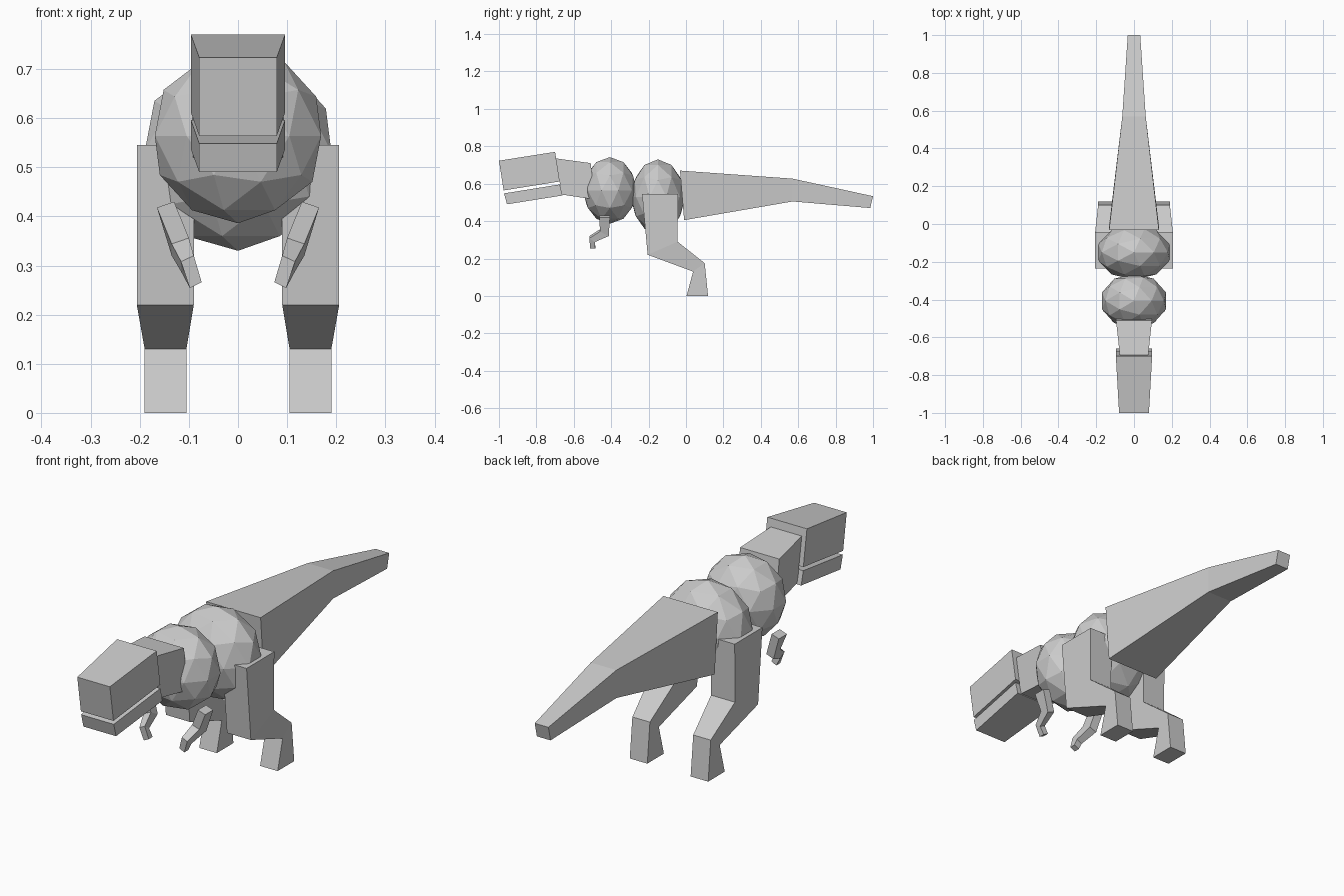
import bpy, bmesh


def loft(name, sections, drop=0.0, mirror=False):
    """Box-like limb through sections (a, b, x0, x1); a and b are (y, z) points.
    drop lowers the x1 side of every section."""
    bm = bmesh.new()
    rings = []
    for a, b, x0, x1 in sections:
        corners = [(x0, a, 0), (x1, a, drop), (x1, b, drop), (x0, b, 0)]
        rings.append([bm.verts.new((x, p[0], p[1] - d)) for x, p, d in corners])
    for r, s in zip(rings, rings[1:]):
        for i in range(4):
            j = (i + 1) % 4
            bm.faces.new((r[i], r[j], s[j], s[i]))
    bm.faces.new(rings[0][::-1])
    bm.faces.new(rings[-1])
    bmesh.ops.recalc_face_normals(bm, faces=bm.faces)
    mesh = bpy.data.meshes.new(name)
    bm.to_mesh(mesh)
    bm.free()
    ob = bpy.data.objects.new(name, mesh)
    bpy.context.collection.objects.link(ob)
    if mirror:
        ob.modifiers.new("Mirror", 'MIRROR').use_axis[0] = True
    return ob


def ball(name, loc, scale):
    bpy.ops.mesh.primitive_ico_sphere_add(subdivisions=2, radius=1, location=loc)
    ob = bpy.context.object
    ob.name = name
    ob.scale = scale


# Body
ball("chest", (0, -0.407, 0.564), (0.178, 0.145, 0.178))
ball("hips", (0, -0.15, 0.53), (0.2, 0.145, 0.2))

# Head, jaw and neck: front section to back section
loft("head", [((-1.0, 0.723), (-0.975, 0.564), -0.079, 0.079),
              ((-0.70, 0.77), (-0.675, 0.612), -0.096, 0.096)])
loft("jaw", [((-0.973, 0.548), (-0.957, 0.49), -0.079, 0.079),
             ((-0.675, 0.596), (-0.66, 0.537), -0.096, 0.096)])
loft("neck", [((-0.695, 0.735), (-0.665, 0.542), -0.075, 0.075),
              ((-0.51, 0.71), (-0.485, 0.515), -0.095, 0.095)])

# Tail
loft("tail", [((-0.032, 0.67), (-0.01, 0.405), -0.132, 0.132),
              ((0.57, 0.627), (0.57, 0.505), -0.062, 0.062),
              ((1.0, 0.533), (0.985, 0.47), -0.033, 0.033)])

# Legs: hip, knee, ankle, sole
loft("leg", [((-0.235, 0.545), (-0.043, 0.545), 0.09, 0.206),
             ((-0.205, 0.22), (-0.045, 0.29), 0.09, 0.206),
             ((0.038, 0.13), (0.1, 0.175), 0.105, 0.19),
             ((0.003, 0.0), (0.118, 0.0), 0.105, 0.19)], mirror=True)

# Arms: shoulder, elbow, wrist, fingertip
arm = loft("arm", [((-0.463, 0.43), (-0.407, 0.43), 0.13, 0.165),
                   ((-0.46, 0.356), (-0.413, 0.332), 0.1, 0.135),
                   ((-0.517, 0.32), (-0.487, 0.3), 0.09, 0.116),
                   ((-0.512, 0.266), (-0.485, 0.266), 0.074, 0.098)],
           drop=0.012, mirror=True)
